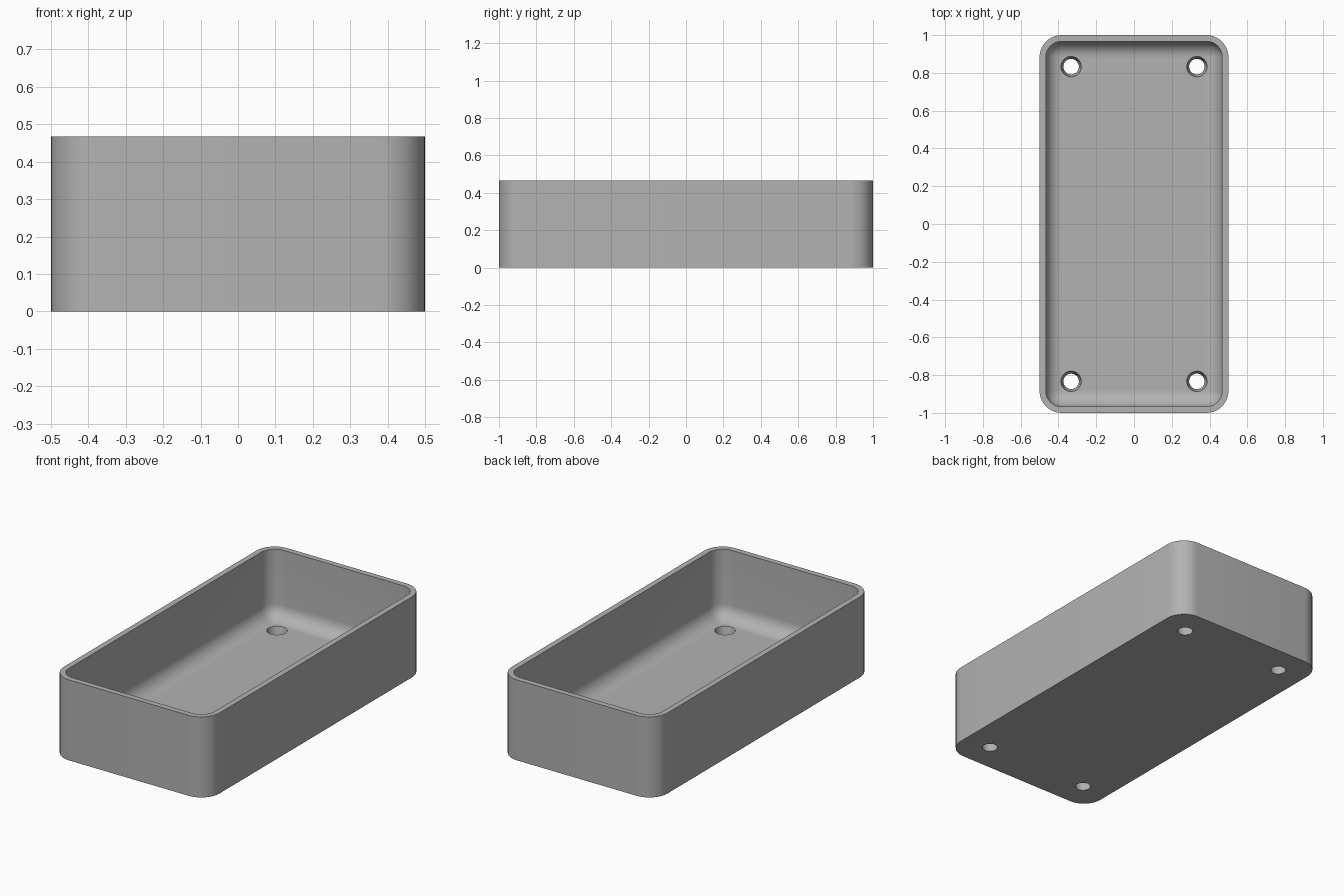
import bpy, bmesh, math

if "Cube" in bpy.data.objects:
    bpy.data.objects.remove(bpy.data.objects["Cube"])

HALF_X, HALF_Y, HEIGHT = 0.5, 1.0, 0.467
WALL, FLOOR = 0.033, 0.067
OUTER_R, INNER_R = 0.117, 0.084
STEPS = 10  # segments per quarter round

grey = bpy.data.materials.new("light grey")
grey.use_nodes = True
colour = (0.45, 0.45, 0.45, 1)
grey.diffuse_color = colour
grey.node_tree.nodes["Principled BSDF"].inputs["Base Color"].default_value = colour


def rounded_ring(bm, inset, radius, z):
    """Ring of vertices along a rounded rectangle."""
    ring = []
    cx, cy = HALF_X - inset - radius, HALF_Y - inset - radius
    for corner, (sx, sy) in enumerate([(1, 1), (-1, 1), (-1, -1), (1, -1)]):
        for i in range(STEPS + 1):
            a = math.pi / 2 * (corner + i / STEPS)
            ring.append(bm.verts.new((sx * cx + radius * math.cos(a),
                                      sy * cy + radius * math.sin(a), z)))
    return ring


# Tray: outer wall, flat rim, inner wall and rounded inner floor edge
bm = bmesh.new()
sections = [(0, OUTER_R, 0), (0, OUTER_R, HEIGHT), (WALL, INNER_R, HEIGHT)]
for i in range(STEPS + 1):
    a = math.pi / 2 * i / STEPS
    shrink = INNER_R * (1 - math.cos(a))
    sections.append((WALL + shrink, INNER_R - shrink,
                     FLOOR + INNER_R * (1 - math.sin(a))))
rings = [rounded_ring(bm, *s) for s in sections]
for low, high in zip(rings, rings[1:]):
    for i in range(len(low)):
        j = (i + 1) % len(low)
        bm.faces.new((low[i], low[j], high[j], high[i]))
bm.faces.new(rings[0][::-1])
bm.faces.new(rings[-1])
bmesh.ops.remove_doubles(bm, verts=bm.verts, dist=1e-5)
bmesh.ops.recalc_face_normals(bm, faces=bm.faces)
mesh = bpy.data.meshes.new("tray")
bm.to_mesh(mesh)
bm.free()
mesh.materials.append(grey)
tray = bpy.data.objects.new("tray", mesh)
bpy.context.collection.objects.link(tray)

# Four tapered screw holes through the floor
cutters = []
for x in (-0.333, 0.333):
    for y in (-0.833, 0.833):
        bpy.ops.mesh.primitive_cone_add(vertices=40, radius1=0.037, radius2=0.058,
                                        depth=0.107, location=(x, y, FLOOR / 2))
        cutter = bpy.context.object
        cutter.name = "hole_cutter"
        cutter.hide_render = True
        cutter.data.materials.append(grey)
        cut = tray.modifiers.new("screw_hole", "BOOLEAN")
        cut.operation, cut.solver, cut.object = "DIFFERENCE", "EXACT", cutter
        cutters.append(cutter)

bpy.ops.object.select_all(action="DESELECT")
bpy.context.view_layer.objects.active = tray
tray.select_set(True)
for name in [m.name for m in tray.modifiers]:
    bpy.ops.object.modifier_apply(modifier=name)
for cutter in cutters:
    bpy.data.objects.remove(cutter)
bpy.ops.object.shade_smooth_by_angle(angle=math.radians(30))
